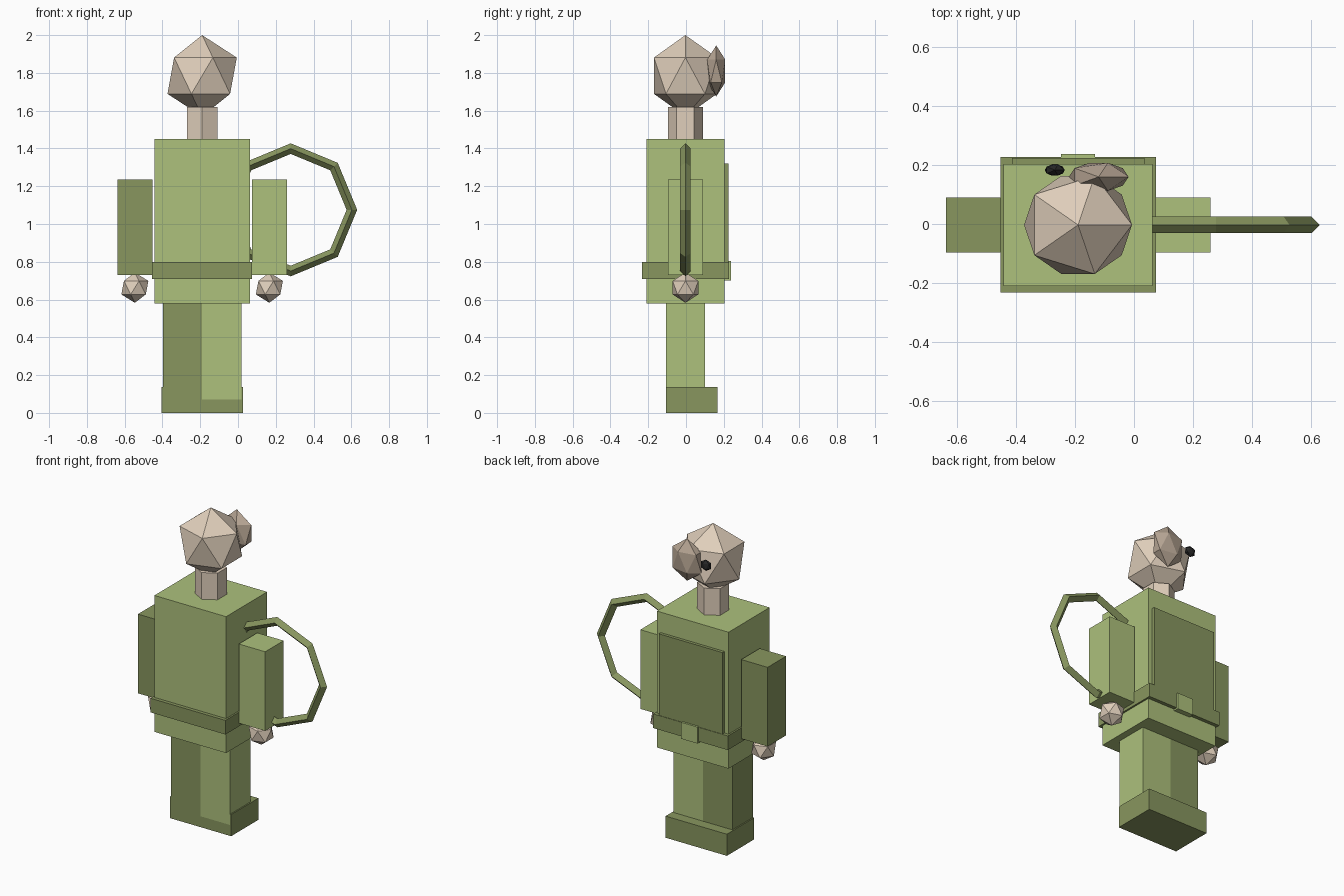
import bpy
from math import pi

if "Cube" in bpy.data.objects:
    bpy.data.objects.remove(bpy.data.objects["Cube"])

CX, CY = -0.19, -0.003   # centre line of the figure


def material(name, rgb):
    m = bpy.data.materials.new(name)
    m.diffuse_color = (*rgb, 1.0)
    m.use_nodes = True
    m.node_tree.nodes["Principled BSDF"].inputs["Base Color"].default_value = m.diffuse_color
    return m


LIGHT = material("light_green", (0.418, 0.533, 0.202))
DARK = material("dark_green", (0.246, 0.305, 0.114))
SKIN = material("skin", (0.745, 0.624, 0.497))
TAN = material("tan", (0.48, 0.385, 0.30))
BLACK = material("black", (0.02, 0.02, 0.02))


def finish(name, mat):
    ob = bpy.context.object
    ob.name = name
    ob.data.materials.append(mat)
    return ob


def box(name, mat, x, y, z):
    """Box from (min, max) pairs on each axis."""
    bpy.ops.mesh.primitive_cube_add(
        size=1, location=[(a + b) / 2 for a, b in (x, y, z)])
    ob = finish(name, mat)
    ob.scale = [b - a for a, b in (x, y, z)]
    return ob


def ball(name, mat, loc, radii):
    """Twenty-sided faceted ball."""
    bpy.ops.mesh.primitive_ico_sphere_add(subdivisions=1, radius=1, location=loc)
    ob = finish(name, mat)
    ob.scale = radii
    return ob


def span(c, half):
    return (c - half, c + half)


# Torso, belt, chest panel and buckle (the figure faces +y)
box("torso", LIGHT, span(CX, 0.253), span(CY, 0.207), (0.58, 1.45))
box("belt", DARK, span(CX, 0.264), span(CY, 0.23), (0.71, 0.80))
box("chest_panel", DARK, span(CX, 0.225), (0.19, 0.224), (0.72, 1.32))
box("buckle", LIGHT, span(CX, 0.058), (0.20, 0.237), (0.70, 0.805))

# Limbs on both sides
for side, s, mat in (("left", -1, DARK), ("right", 1, LIGHT)):
    box(side + "_arm", mat, span(CX + s * 0.356, 0.093), span(CY, 0.093), (0.73, 1.235))
    ball(side + "_hand", SKIN, (CX + s * 0.356, CY, 0.663), (0.08, 0.08, 0.08))
    box(side + "_leg", mat, span(CX + s * 0.104, 0.104), span(CY, 0.104), (0.07, 0.59))
    ball(side + "_eye", BLACK, (CX + s * 0.079, 0.183, 1.823), (0.038, 0.022, 0.036))

# Shoes, joined in one block
box("shoes", DARK, span(CX, 0.216), (-0.106, 0.168), (0, 0.138))

# Six-sided neck, head and the lump on the face
bpy.ops.mesh.primitive_cylinder_add(
    vertices=6, radius=0.093, depth=0.18, location=(CX, CY, 1.53))
finish("neck", SKIN)
ball("head", SKIN, (CX, CY, 1.785), (0.205, 0.196, 0.215))
ball("face_lump", TAN, (-0.12, 0.16, 1.81), (0.1135, 0.056, 0.135))

# Eight-sided hoop at the side with a diamond section
bpy.ops.mesh.primitive_torus_add(
    major_segments=8, minor_segments=4, major_radius=0.324, minor_radius=0.028,
    location=(0.279, CY, 1.075), rotation=(pi / 2, 0, 0))
finish("side_hoop", DARK)
